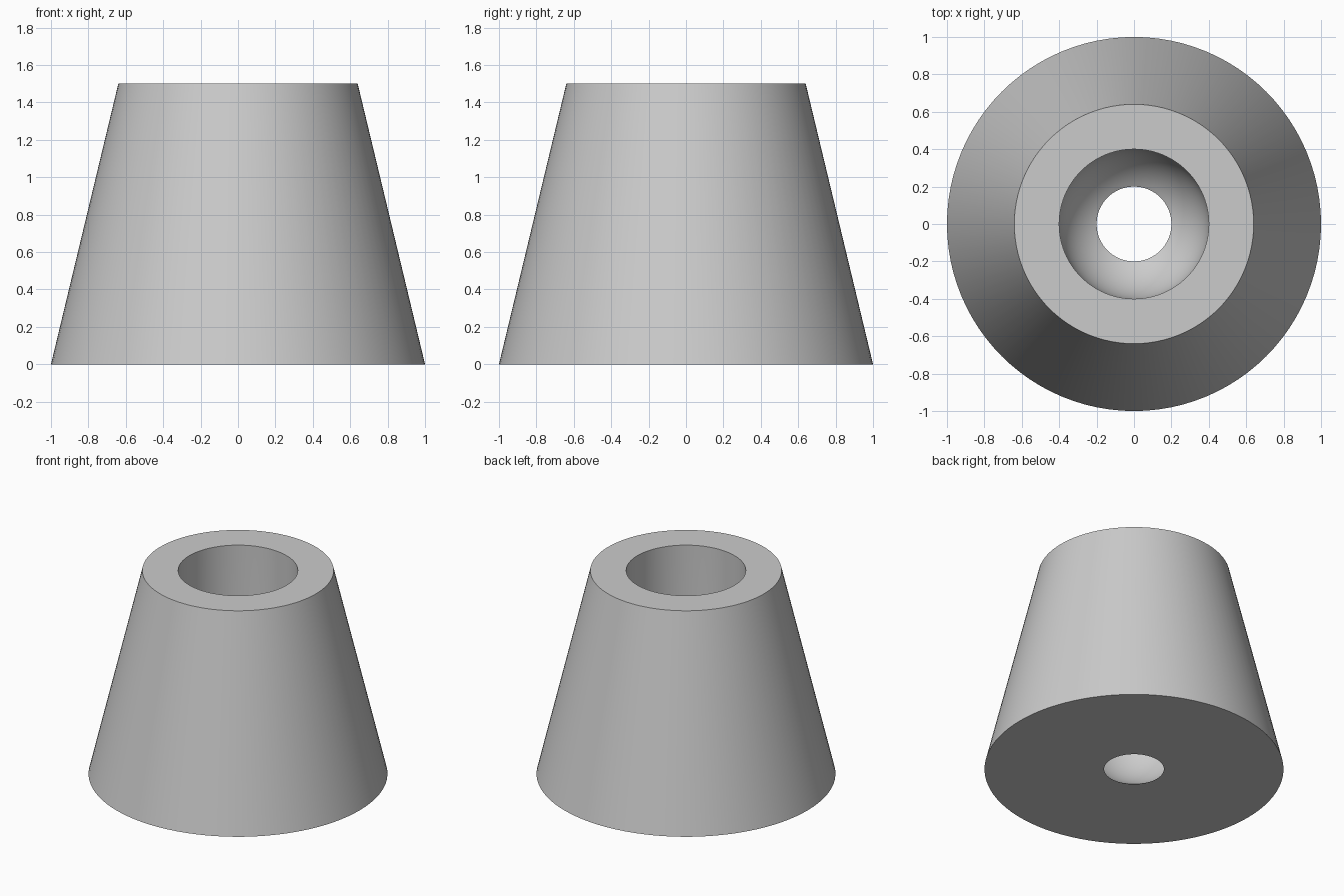
import bpy
import bmesh
import math

cube = bpy.data.objects.get("Cube")
if cube:
    bpy.data.objects.remove(cube, do_unlink=True)

SEGMENTS = 96
HEIGHT = 1.5
BASE_RADIUS = 1.0
TOP_RADIUS = 0.64
BORE_RADIUS = 0.4
HOLE_RADIUS = 0.2

# Light grey material
grey = bpy.data.materials.new("light_grey")
grey.use_nodes = True
colour = (0.6, 0.6, 0.6, 1.0)
grey.diffuse_color = colour
grey.node_tree.nodes["Principled BSDF"].inputs["Base Color"].default_value = colour

# Half section: tapered outside, straight bore, round seat open at the base
seat_z = math.sqrt(BORE_RADIUS ** 2 - HOLE_RADIUS ** 2)
seat_end = math.acos(HOLE_RADIUS / BORE_RADIUS)
STEPS = 16
profile = [(BASE_RADIUS, 0), (TOP_RADIUS, HEIGHT), (BORE_RADIUS, HEIGHT)]
for i in range(STEPS + 1):
    a = seat_end * i / STEPS
    profile.append((BORE_RADIUS * math.cos(a), seat_z - BORE_RADIUS * math.sin(a)))
profile[-1] = (HOLE_RADIUS, 0)

# Tapered body, the section spun about the z axis
bm = bmesh.new()
verts = [bm.verts.new((r, 0, z)) for r, z in profile]
edges = [bm.edges.new((v, verts[(i + 1) % len(verts)])) for i, v in enumerate(verts)]
bmesh.ops.spin(bm, geom=verts + edges, cent=(0, 0, 0), axis=(0, 0, 1),
               angle=math.tau, steps=SEGMENTS, use_merge=True)
bmesh.ops.remove_doubles(bm, verts=bm.verts, dist=0.0001)
bmesh.ops.recalc_face_normals(bm, faces=bm.faces)
mesh = bpy.data.meshes.new("tapered_body")
bm.to_mesh(mesh)
bm.free()
mesh.materials.append(grey)

body = bpy.data.objects.new("tapered_body", mesh)
bpy.context.collection.objects.link(body)
bpy.ops.object.select_all(action="DESELECT")
body.select_set(True)
bpy.context.view_layer.objects.active = body
bpy.ops.object.shade_smooth_by_angle(angle=math.radians(30))
